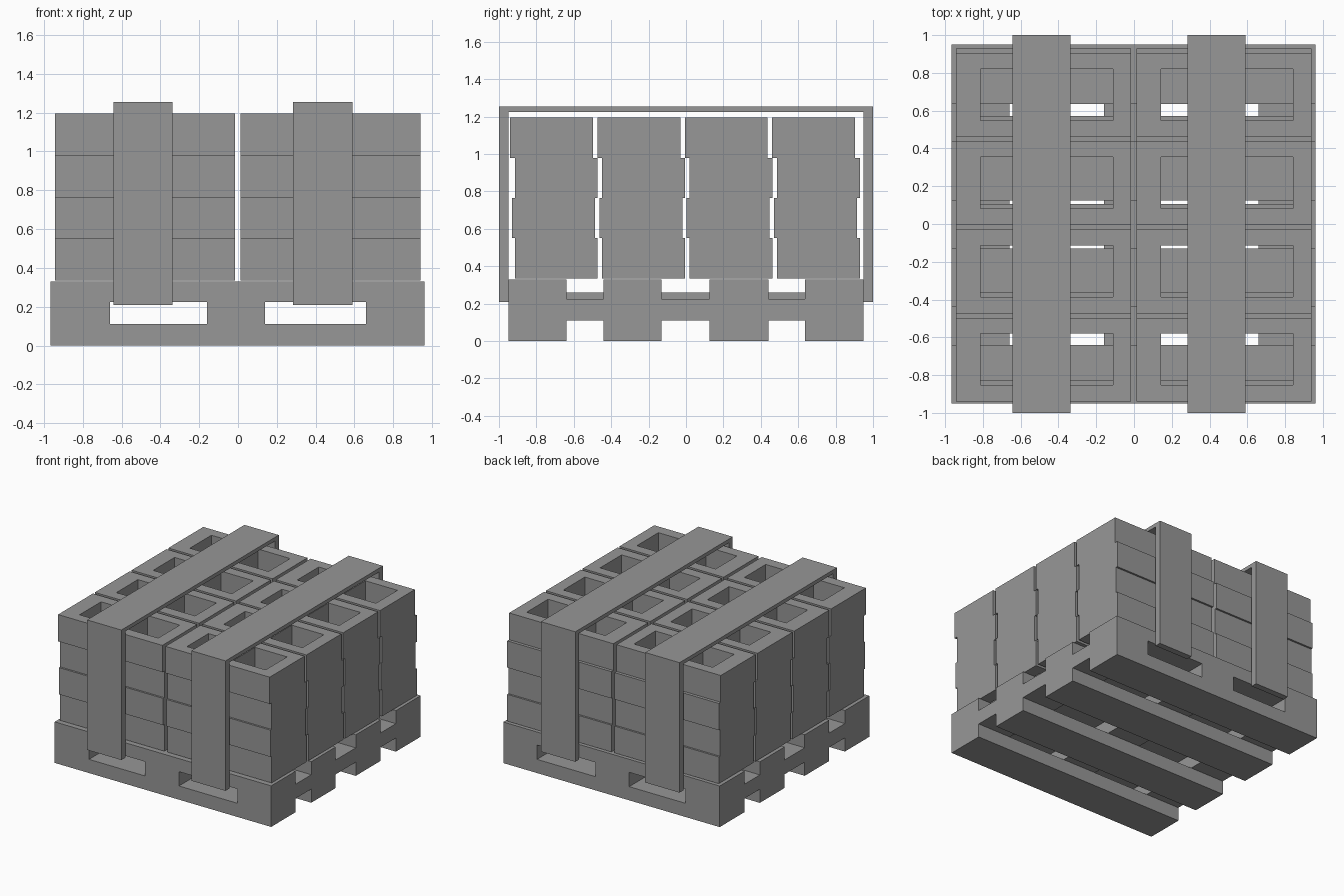
import bpy, bmesh
from mathutils import Vector

if "Cube" in bpy.data.objects:
    bpy.data.objects.remove(bpy.data.objects["Cube"], do_unlink=True)

# One plain grey for everything
grey = bpy.data.materials.new("plain_grey")
grey.use_nodes = True
colour = (0.31, 0.31, 0.31, 1)
grey.diffuse_color = colour
grey.node_tree.nodes["Principled BSDF"].inputs["Base Color"].default_value = colour


def cell_mesh(name, xs, ys, zs, filled):
    """Shell around the filled cells of an uneven box grid."""
    cuts = (xs, ys, zs)
    size = [len(c) - 1 for c in cuts]

    def solid(cell):
        return all(0 <= c < s for c, s in zip(cell, size)) and filled(*cell)

    bm = bmesh.new()
    for i in range(size[0]):
        for j in range(size[1]):
            for k in range(size[2]):
                if not solid((i, j, k)):
                    continue
                for axis in range(3):
                    for side in (0, 1):
                        near = [i, j, k]
                        near[axis] += 1 if side else -1
                        if solid(near):
                            continue
                        u, v = (axis + 1) % 3, (axis + 2) % 3
                        ring = [(0, 0), (1, 0), (1, 1), (0, 1)]
                        if not side:
                            ring.reverse()
                        verts = []
                        for a, b in ring:
                            at = [i, j, k]
                            at[axis] += side
                            at[u] += a
                            at[v] += b
                            verts.append(bm.verts.new(Vector([cuts[n][at[n]] for n in range(3)])))
                        bm.faces.new(verts)
    bmesh.ops.remove_doubles(bm, verts=bm.verts, dist=0.0001)
    bmesh.ops.dissolve_limit(bm, angle_limit=0.01, verts=bm.verts, edges=bm.edges)
    mesh = bpy.data.meshes.new(name)
    bm.to_mesh(mesh)
    bm.free()
    mesh.materials.append(grey)
    return mesh


def place(name, mesh, location=(0, 0, 0)):
    obj = bpy.data.objects.new(name, mesh)
    obj.location = location
    bpy.context.collection.objects.link(obj)
    return obj


# Pallet: four boards above and below three stringers, the middle one taller
def pallet_cell(i, j, k):
    stringer, board = i % 2 == 0, j % 2 == 0
    if board:
        return k != 1 or stringer
    return stringer and (k == 1 or (k == 2 and i == 2))


pallet = cell_mesh("pallet",
                   [-.965, -.66, -.16, .14, .66, .96],
                   [-.95, -.64, -.44, -.13, .125, .44, .635, .95],
                   [0, .11, .225, .26, .33], pallet_cell)
place("pallet", pallet)

# Hollow building blocks, two cores each, stacked with uneven layers
block = cell_mesh("hollow_block",
                  [0, .13, .405, .545, .83, .927],
                  [0, .087, .36, .443], [0, .215],
                  lambda i, j, k: j != 1 or i % 2 == 0)
for layer, start in enumerate((-.915, -.93, -.915, -.94)):
    for row in range(4):
        for side, x in (("right", -.942), ("left", .013)):
            place(f"block_{side}_{layer + 1}_{row + 1}", block,
                  (x, start + row * .467, .335 + layer * .215))

# Two packing straps, open at the bottom
strap = cell_mesh("strap", [-.1525, .1525], [-1, -.95, .95, 1], [.21, 1.225, 1.255],
                  lambda i, j, k: j != 1 or k == 1)
place("strap_right", strap, (-.49, 0, 0))
place("strap_left", strap, (.437, 0, 0))
